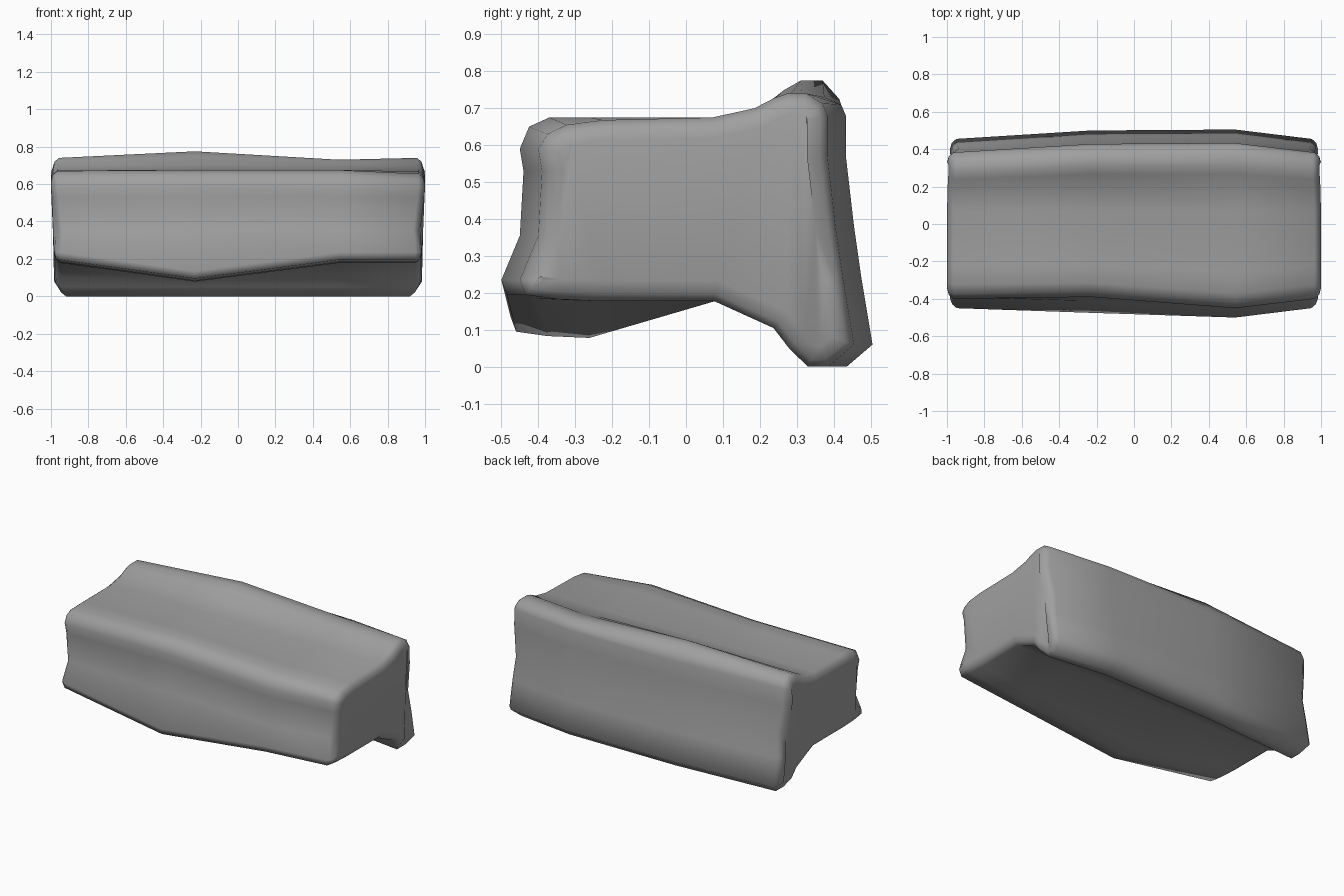
import bpy, bmesh
from mathutils import Vector

cube = bpy.data.objects.get("Cube")
if cube:
    bpy.data.objects.remove(cube, do_unlink=True)


def ramp(v, pts):
    """Piecewise linear interpolation through (key, value) pairs."""
    if v <= pts[0][0]:
        return pts[0][1]
    for (a, fa), (b, fb) in zip(pts, pts[1:]):
        if v <= b:
            return fa + (fb - fa) * (v - a) / (b - a)
    return pts[-1][1]


# Fullest cross-section (y, z), starting at the lower front edge
FRONT_FOOT = [(-.5, .235), (-.485, .195), (-.4, .183), (-.28, .178)]
UNDER = [(.08, .178), (.27, .105), (.32, .05), (.38, 0), (.435, 0)]
BACK = [(.505, .06), (.475, .24), (.455, .38), (.433, .57), (.433, .68)]
RIDGE = [(.42, .71), (.375, .73), (.315, .73), (.27, .72), (.21, .70)]
TOP = [(.075, .675), (-.26, .675), (-.37, .675)]
FRONT = [(-.425, .65), (-.45, .59), (-.44, .53), (-.45, .355)]
PROFILE = FRONT_FOOT + UNDER + BACK + RIDGE + TOP + FRONT

# How the section shifts along the length
KEYS = (-.96, -.23, .54, .96)


def along(x, *values):
    return ramp(x, list(zip(KEYS, values)))


def shaped(x):
    """Cross-section at station x."""
    low = along(x, .05, .025, 0, .05)
    high = along(x, .05, .06, 0, .05)
    back = along(x, -.05, -.005, 0, -.05)
    dip = along(x, 0, .1, 0, 0)
    lift = along(x, .01, .045, 0, .01)
    droop = along(x, .005, 0, 0, .02)
    out = []
    for y, z in PROFILE:
        front = ramp(z, [(.24, low), (.55, high)])
        dy = ramp(y, [(-.4, front), (.05, 0), (.38, back)])
        dz = lift * ramp(z, [(.7, 0), (.73, 1)])
        if z < .3:
            dz -= dip * ramp(y, [(-.28, 1), (.08, 0)])
        elif z > .6:
            dz -= droop * ramp(y, [(-.37, 1), (-.2, 0)])
        out.append(Vector((y + dy, z + dz)))
    return out


def inset(pts, d):
    """Offset a counter-clockwise outline inwards."""
    out = []
    for i, p in enumerate(pts):
        a = (p - pts[i - 1]).normalized()
        b = (pts[(i + 1) % len(pts)] - p).normalized()
        n = Vector((-a.y - b.y, a.x + b.x)).normalized()
        out.append(p + n * d / max(.6, n.dot(Vector((-a.y, a.x)))))
    return out


def end_x(z):
    """End faces are waisted at mid height and bulge near the top."""
    return ramp(z, [(0, .955), (.06, .985), (.2, .985), (.38, .972), (.56, 1), (.67, 1), (.75, .99)])


bm = bmesh.new()


def end_rings(side):
    rings = []
    for d, back in ((.055, 0), (.02, .01), (0, .035)):
        base = shaped(side)
        rings.append([bm.verts.new((side * (end_x(q.y) - back), p.x, p.y))
                      for p, q in zip(inset(base, d), base)])
    return rings


# Loft: rounded end, two body stations, rounded end
rings = end_rings(-1)
for x in (KEYS[1], KEYS[2]):
    rings.append([bm.verts.new((x, p.x, p.y)) for p in shaped(x)])
rings += reversed(end_rings(1))
count = len(PROFILE)
for r, s in zip(rings, rings[1:]):
    for i in range(count):
        j = (i + 1) % count
        bm.faces.new((r[i], r[j], s[j], s[i]))
caps = [bm.faces.new(rings[0]), bm.faces.new(rings[-1])]
bmesh.ops.triangulate(bm, faces=caps, quad_method='BEAUTY', ngon_method='BEAUTY')
bmesh.ops.recalc_face_normals(bm, faces=bm.faces)

mesh = bpy.data.meshes.new("beam_block")
bm.to_mesh(mesh)
bm.free()
block = bpy.data.objects.new("beam_block", mesh)
bpy.context.collection.objects.link(block)

# Plain grey finish
grey = bpy.data.materials.new("plain_grey")
grey.use_nodes = True
colour = (.35, .35, .35, 1)
grey.diffuse_color = colour
grey.node_tree.nodes["Principled BSDF"].inputs["Base Color"].default_value = colour
mesh.materials.append(grey)

bpy.ops.object.select_all(action='DESELECT')
block.select_set(True)
bpy.context.view_layer.objects.active = block
bpy.ops.object.shade_smooth_by_angle(angle=1.3)
